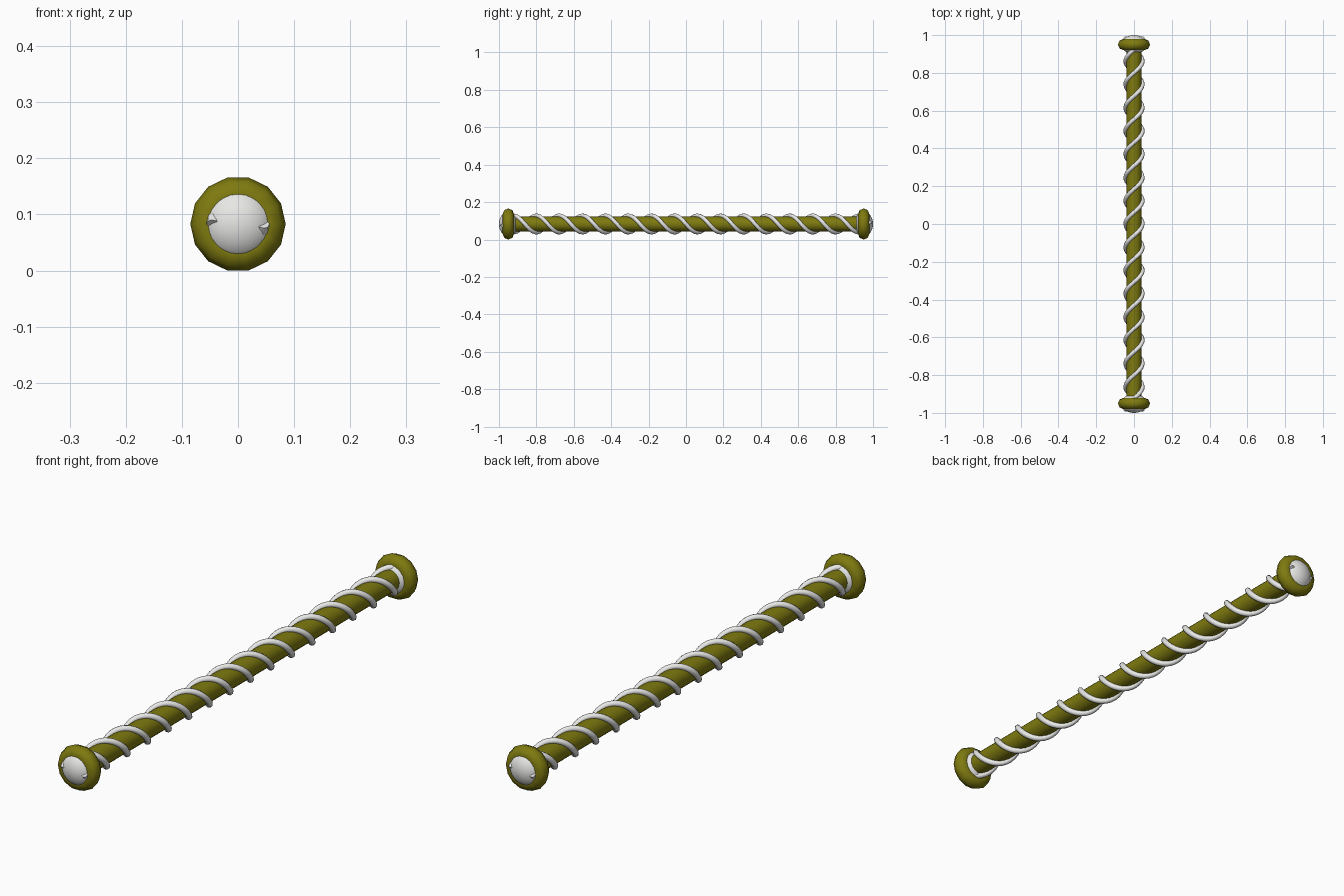
import bpy
from math import pi, cos, sin

if "Cube" in bpy.data.objects:
    bpy.data.objects.remove(bpy.data.objects["Cube"])

ZC = 0.083


def material(name, rgb):
    m = bpy.data.materials.new(name)
    m.diffuse_color = (*rgb, 1)
    m.use_nodes = True
    m.node_tree.nodes["Principled BSDF"].inputs["Base Color"].default_value = m.diffuse_color
    return m


olive = material("olive", (0.21, 0.195, 0.005))
white = material("off_white", (0.8, 0.8, 0.79))


def finish(name, mat, angle=pi / 3):
    ob = bpy.context.object
    ob.name = name
    ob.data.materials.clear()
    ob.data.materials.append(mat)
    bpy.ops.object.transform_apply(location=False, rotation=True, scale=True)
    bpy.ops.object.shade_smooth_by_angle(angle=angle)
    return ob


# central shaft
bpy.ops.mesh.primitive_cylinder_add(vertices=20, radius=0.04, depth=1.9,
                                    location=(0, 0, ZC), rotation=(pi / 2, 0, 0))
finish("shaft", olive)

# collar rings and flattened end knobs
for side, label in ((-1, "front"), (1, "back")):
    y = 0.95 * side
    bpy.ops.mesh.primitive_torus_add(major_segments=14, minor_segments=8,
                                     major_radius=0.055, minor_radius=0.03,
                                     location=(0, y, ZC), rotation=(pi / 2, 0, 0))
    finish(label + "_collar", olive)
    bpy.ops.mesh.primitive_uv_sphere_add(segments=24, ring_count=16, radius=0.066,
                                         location=(0, y, ZC), rotation=(pi / 2, 0, 0))
    bpy.context.object.scale = (1, 1, 0.05 / 0.066)
    finish(label + "_knob", white)

# two strands wound around the shaft, eight turns each
TURNS, STEPS, END = 8, 24, 0.985
for k in range(2):
    cu = bpy.data.curves.new("strand_path", 'CURVE')
    cu.dimensions = '3D'
    cu.bevel_depth = 0.0112
    cu.bevel_resolution = 2
    cu.use_fill_caps = True
    sp = cu.splines.new('POLY')
    n = TURNS * STEPS
    sp.points.add(n)
    for i, p in enumerate(sp.points):
        a = pi * (1 + k) - 2 * pi * i / STEPS
        p.co = (0.045 * cos(a), -END + 2 * END * i / n, 0.045 * sin(a), 1)
    ob = bpy.data.objects.new("strand", cu)
    ob.location.z = ZC
    bpy.context.collection.objects.link(ob)
    bpy.ops.object.select_all(action='DESELECT')
    ob.select_set(True)
    bpy.context.view_layer.objects.active = ob
    bpy.ops.object.convert(target='MESH')
    finish("strand_%d" % (k + 1), white)
